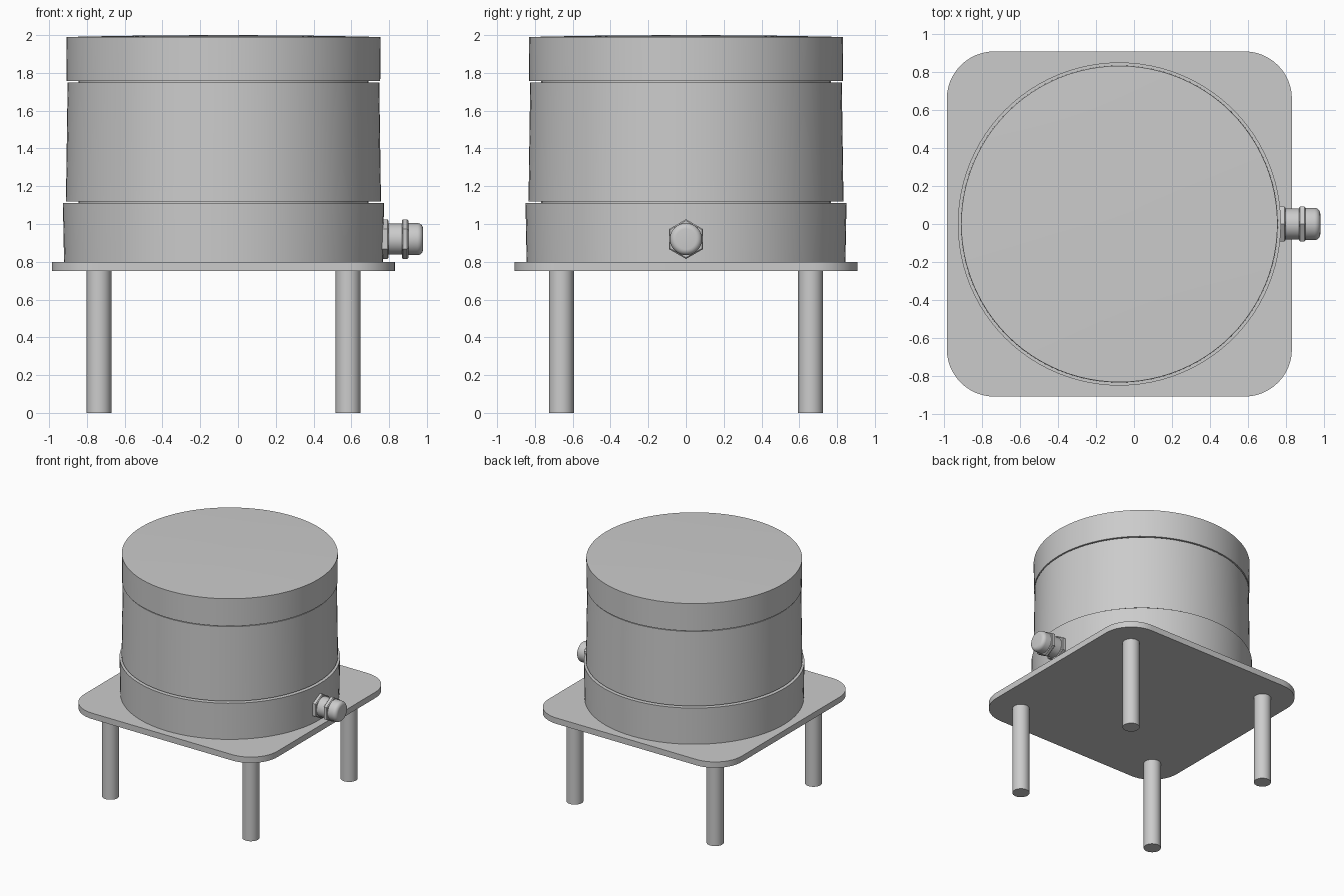
import bpy, bmesh, math
from mathutils import Matrix, Vector

cube = bpy.data.objects.get("Cube")
if cube:
    bpy.data.objects.remove(cube)

CX = -0.077      # axis of the housing
GLAND_Z = 0.92   # height of the cable gland

grey = bpy.data.materials.new("light grey")
grey.use_nodes = True
grey.diffuse_color = (0.6, 0.6, 0.6, 1)
grey.node_tree.nodes["Principled BSDF"].inputs["Base Color"].default_value = (0.6, 0.6, 0.6, 1)


def finish(name, bm, matrix):
    """Turn a bmesh into a smooth-shaded object with sharp edges kept."""
    bmesh.ops.recalc_face_normals(bm, faces=bm.faces)
    mesh = bpy.data.meshes.new(name)
    bm.to_mesh(mesh)
    bm.free()
    mesh.materials.append(grey)
    ob = bpy.data.objects.new(name, mesh)
    bpy.context.collection.objects.link(ob)
    ob.matrix_world = matrix
    bpy.ops.object.select_all(action='DESELECT')
    ob.select_set(True)
    bpy.context.view_layer.objects.active = ob
    bpy.ops.object.shade_smooth_by_angle(angle=math.radians(30))
    return ob


def lathe(name, profile, matrix, sides=96, turn=0.0):
    """Revolve (radius, height) points about z and cap both ends."""
    bm = bmesh.new()
    rings = []
    for r, z in profile:
        rings.append([bm.verts.new((r * math.cos(a), r * math.sin(a), z))
                      for a in (turn + math.tau * i / sides for i in range(sides))])
    for low, high in zip(rings, rings[1:]):
        for i in range(sides):
            j = (i + 1) % sides
            bm.faces.new((low[i], low[j], high[j], high[i]))
    bm.faces.new(rings[0])
    bm.faces.new(rings[-1])
    return finish(name, bm, matrix)


# Base plate with rounded corners
half, corner = 0.908, 0.25
bm = bmesh.new()
outline = []
for q, (sx, sy) in enumerate([(1, 1), (-1, 1), (-1, -1), (1, -1)]):
    for i in range(13):
        a = math.pi / 2 * (q + i / 12)
        outline.append(bm.verts.new((sx * (half - corner) + corner * math.cos(a),
                                     sy * (half - corner) + corner * math.sin(a), 0.75)))
bottom = bm.faces.new(outline)
top = bmesh.ops.extrude_face_region(bm, geom=[bottom], use_keep_orig=True)
bmesh.ops.translate(bm, vec=Vector((0, 0, 0.05)),
                    verts=[v for v in top["geom"] if isinstance(v, bmesh.types.BMVert)])
finish("base_plate", bm, Matrix.Translation((CX, 0, 0)))

# Four legs
for side, sx in (("left", 1), ("right", -1)):
    for end, sy in (("front", -1), ("back", 1)):
        lathe(f"{end}_{side}_leg", [(0.066, 0), (0.066, 0.752)],
              Matrix.Translation((CX + sx * 0.66, sy * 0.66, 0)), sides=40)

# Housing: lower ring, middle drum and lid, with recessed seams between
axis = Matrix.Translation((CX, 0, 0))
lathe("lower_ring", [(0.844, 0.799), (0.85, 1.11)], axis)
lathe("lower_seam", [(0.768, 1.1), (0.768, 1.13)], axis)
lathe("middle_drum", [(0.834, 1.12), (0.825, 1.75)], axis)
lathe("upper_seam", [(0.768, 1.74), (0.768, 1.77)], axis)
lathe("lid", [(0.83, 1.757), (0.832, 1.99), (0.55, 1.996), (0.1, 2.0)], axis)

# Cable gland pointing to +x
gland = Matrix.Translation((0, 0, GLAND_Z)) @ Matrix.Rotation(math.pi / 2, 4, 'Y')
lathe("gland_barrel", [(0.082, 0.74), (0.082, 0.91)], gland, sides=40)
for name, start, end in (("gland_inner_nut", 0.74, 0.797), ("gland_outer_nut", 0.867, 0.902)):
    lathe(name, [(0.098, start), (0.105, start + 0.006), (0.105, end - 0.006), (0.098, end)],
          gland, sides=6)
dome = [(0.054 + 0.031 * math.cos(a), 0.949 + 0.031 * math.sin(a))
        for a in (math.pi / 2 * i / 6 for i in range(7))]
lathe("gland_cap", [(0.085, 0.9)] + dome, gland, sides=40)
